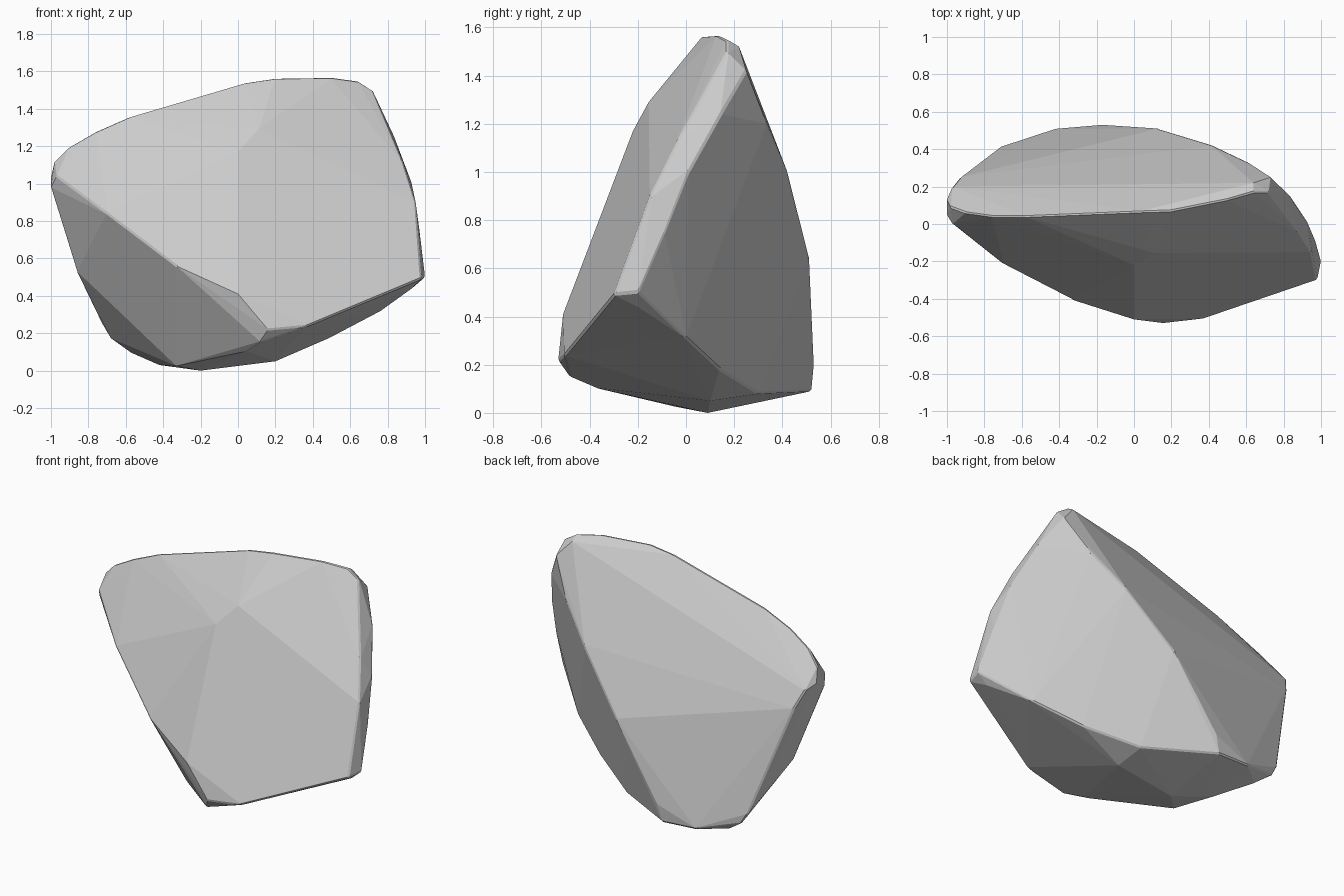
import bpy, bmesh, math

if "Cube" in bpy.data.objects:
    bpy.data.objects.remove(bpy.data.objects["Cube"])

# Ridge lines of a faceted boulder; the hull stretches facets between them
top_ridge = [(-1, .05, .98), (-1, .13, 1.03), (-.98, .09, 1.12), (-.9, .06, 1.2),
             (-.76, .04, 1.28), (-.58, .04, 1.36), (.03, .065, 1.54),
             (.2, .07, 1.565), (.5, .13, 1.57), (.64, .17, 1.55)]
right_strip = [(.72, .17, 1.5), (.88, -.04, 1.12), (.95, -.15, .9), (.98, -.3, .49),
               (1, -.2, .5), (.97, -.09, .75), (.93, .01, 1.0), (.84, .145, 1.24), (.73, .25, 1.42)]
front_edge = [(-.97, 0, 1.04), (-.7, -.215, .84), (-.33, -.405, .56), (0, -.51, .41),
              (.16, -.53, .22), (.38, -.505, .24), (.12, -.485, .15)]
front_bulge = [(.11, -.155, 1.29), (0, -.22, 1.17)]
back_ridge = [(.64, .22, 1.52), (.6, .335, 1.2), (.41, .425, .99), (.13, .51, .65),
              (-.17, .53, .2), (-.2, .52, .09)]
back_left = [(-.97, .2, 1.0), (-.93, .25, .9), (-.72, .41, .24), (-.68, .42, .17),
             (-.42, .51, .1), (-.86, .15, .53)]
underside = [(-.2, .09, 0), (-.42, .2, .03), (-.58, .38, .1), (-.33, -.04, .025),
             (.05, -.38, .105), (.2, .1, .05), (.2, .3, .08), (.5, .14, .18),
             (.75, 0, .31), (.93, -.2, .44)]

bm = bmesh.new()
for line in (top_ridge, right_strip, front_edge, front_bulge, back_ridge, back_left, underside):
    for p in line:
        bm.verts.new(p)
bmesh.ops.convex_hull(bm, input=bm.verts[:])
loose = [v for v in bm.verts if not v.link_faces]
bmesh.ops.delete(bm, geom=loose, context='VERTS')

# Merge nearly flat triangles into broad facets
bmesh.ops.dissolve_limit(bm, angle_limit=math.radians(1.5), verts=bm.verts[:], edges=bm.edges[:])
bmesh.ops.recalc_face_normals(bm, faces=bm.faces[:])

mesh = bpy.data.meshes.new("boulder")
bm.to_mesh(mesh)
bm.free()
boulder = bpy.data.objects.new("boulder", mesh)
bpy.context.collection.objects.link(boulder)

# Slightly worn edges
bevel = boulder.modifiers.new("worn_edges", 'BEVEL')
bevel.width = .008
bevel.segments = 1
bevel.limit_method = 'ANGLE'
bevel.angle_limit = math.radians(40)
